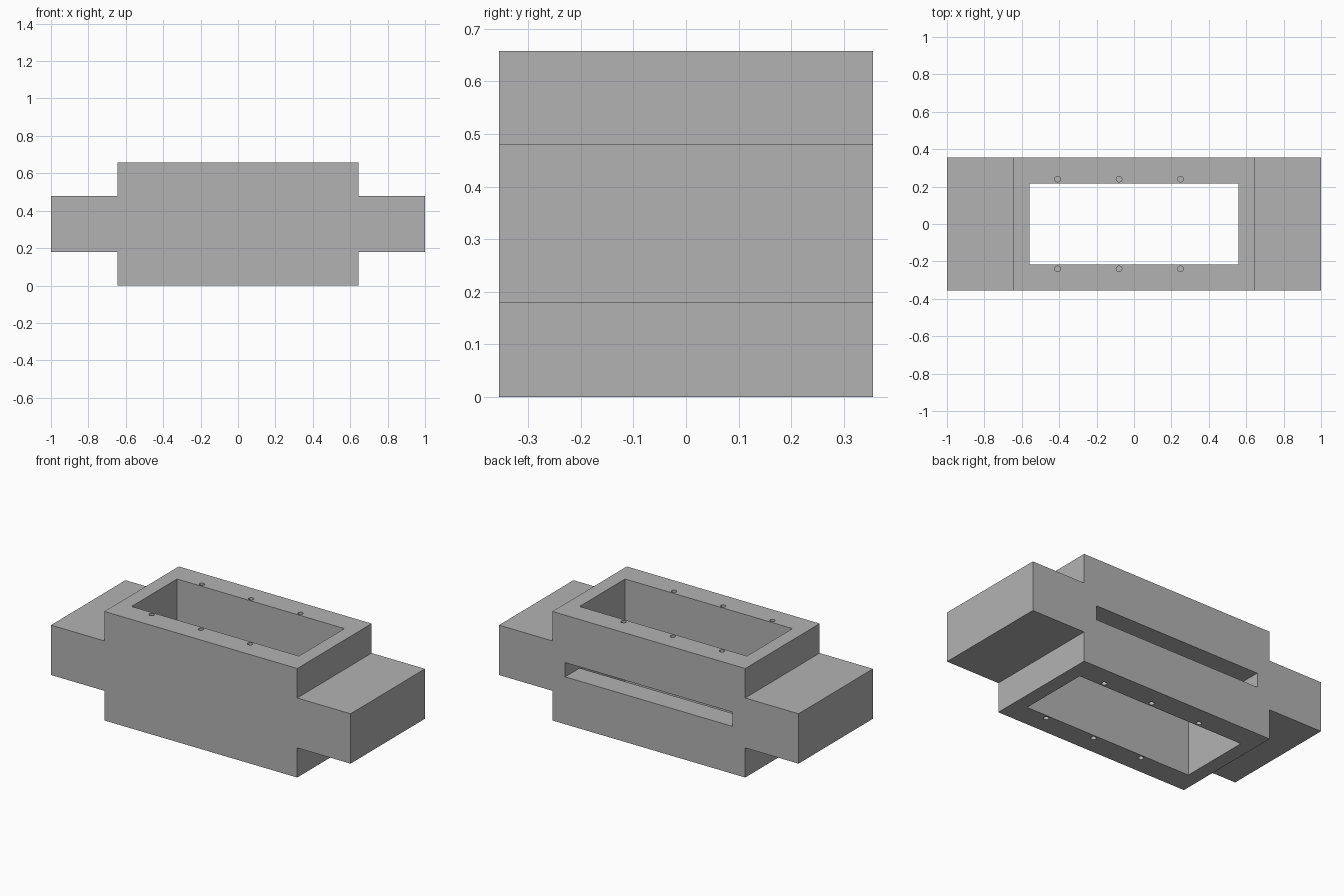
import bpy
import bmesh
from mathutils import Matrix, Vector

if "Cube" in bpy.data.objects:
    bpy.data.objects.remove(bpy.data.objects["Cube"], do_unlink=True)

# Overall sizes
HEIGHT, HALF_DEPTH = 0.658, 0.355
BODY_X, ARM_X = 0.644, 1.0
ARM_LOW, ARM_HIGH = 0.179, 0.48
OPEN_X, OPEN_Y = 0.559, 0.217
SLOT_LOW, SLOT_HIGH = 0.286, 0.372
HOLE_XS, HOLE_Y, HOLE_R, HOLE_DEPTH = (-0.409, -0.08, 0.249), 0.24, 0.015, 0.12

grey = bpy.data.materials.new("plain_grey")
grey.use_nodes = True
colour = (0.45, 0.45, 0.45, 1)
grey.diffuse_color = colour
grey.node_tree.nodes["Principled BSDF"].inputs["Base Color"].default_value = colour


def make_object(name, bm):
    bmesh.ops.recalc_face_normals(bm, faces=bm.faces)
    mesh = bpy.data.meshes.new(name)
    bm.to_mesh(mesh)
    bm.free()
    mesh.materials.append(grey)
    obj = bpy.data.objects.new(name, mesh)
    bpy.context.collection.objects.link(obj)
    return obj


def box_cutter(name, low, high):
    low, high = Vector(low), Vector(high)
    bm = bmesh.new()
    bmesh.ops.create_cube(bm, size=1, matrix=Matrix.Translation((low + high) / 2)
                          @ Matrix.Diagonal((high - low).to_4d()))
    return make_object(name, bm)


def cut(target, cutter):
    mod = target.modifiers.new(cutter.name, 'BOOLEAN')
    mod.operation = 'DIFFERENCE'
    mod.solver = 'EXACT'
    mod.object = cutter
    cutter.hide_render = True
    bpy.context.view_layer.objects.active = target
    bpy.ops.object.modifier_apply(modifier=mod.name)
    bpy.data.objects.remove(cutter, do_unlink=True)


# Cross-shaped block, extruded front to back
half = [(BODY_X, 0), (BODY_X, ARM_LOW), (ARM_X, ARM_LOW),
        (ARM_X, ARM_HIGH), (BODY_X, ARM_HIGH), (BODY_X, HEIGHT)]
outline = half + [(-x, z) for x, z in reversed(half)]
bm = bmesh.new()
front = bm.faces.new([bm.verts.new((x, -HALF_DEPTH, z)) for x, z in outline])
grown = bmesh.ops.extrude_face_region(bm, geom=[front], use_keep_orig=True)
bmesh.ops.translate(bm, vec=(0, 2 * HALF_DEPTH, 0),
                    verts=[g for g in grown["geom"] if isinstance(g, bmesh.types.BMVert)])
housing = make_object("housing_block", bm)

# Vertical opening right through the body
cut(housing, box_cutter("opening_cutter", (-OPEN_X, -OPEN_Y, -0.1),
                        (OPEN_X, OPEN_Y, HEIGHT + 0.1)))

# Long slot through the back wall
slot_x = OPEN_X - 0.001
cut(housing, box_cutter("slot_cutter", (-slot_x, 0.1, SLOT_LOW),
                        (slot_x, HALF_DEPTH + 0.1, SLOT_HIGH)))

# Blind screw holes; the lower set is turned half round about the depth axis
bm = bmesh.new()
for side, z in ((1, HEIGHT), (-1, 0)):
    for x in HOLE_XS:
        for y in (-HOLE_Y, HOLE_Y):
            bmesh.ops.create_cone(bm, cap_ends=True, segments=24, radius1=HOLE_R,
                                  radius2=HOLE_R, depth=2 * HOLE_DEPTH,
                                  matrix=Matrix.Translation((x * side, y, z)))
cut(housing, make_object("screw_hole_cutter", bm))

# Smooth the hole walls, keep the block edges sharp
bpy.ops.object.select_all(action='DESELECT')
housing.select_set(True)
bpy.context.view_layer.objects.active = housing
bpy.ops.object.shade_smooth_by_angle()
